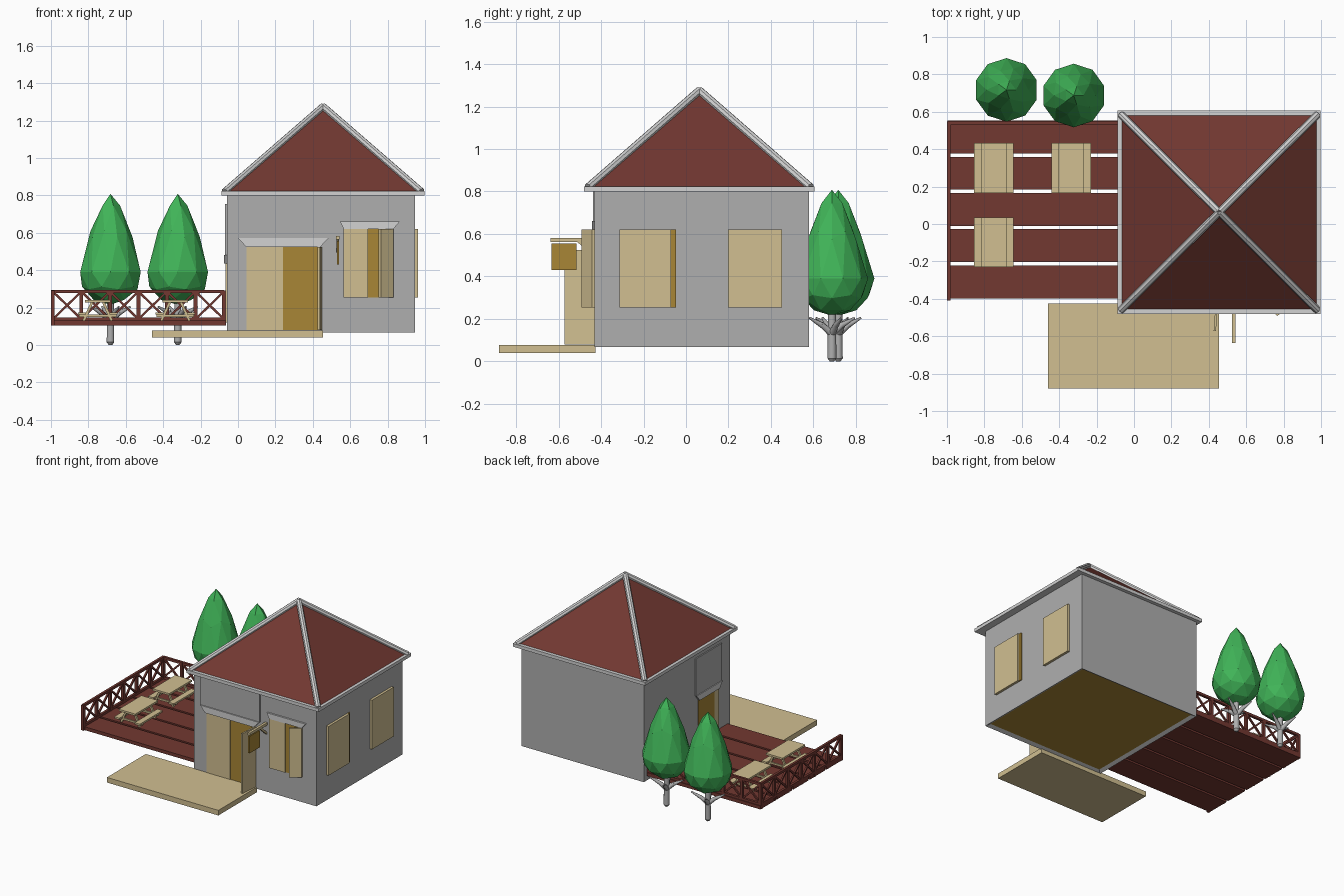
import bpy, bmesh, math
from mathutils import Vector, Matrix

if "Cube" in bpy.data.objects:
    bpy.data.objects.remove(bpy.data.objects["Cube"])


def mat(name, r, g, b):
    m = bpy.data.materials.new(name)
    lin = lambda c: ((c / 255 + 0.055) / 1.055) ** 2.4
    m.diffuse_color = (lin(r), lin(g), lin(b), 1)
    m.use_nodes = True
    m.node_tree.nodes["Principled BSDF"].inputs["Base Color"].default_value = m.diffuse_color
    return m


WALL = mat("wall_grey", 175, 175, 175)
TRIM = mat("trim_light_grey", 210, 210, 210)
ROOF = mat("red_brown", 114, 56, 49)
TAN = mat("light_tan", 209, 191, 145)
DARK = mat("dark_tan", 168, 134, 54)
GREEN = mat("leaf_green", 64, 180, 88)


def finish(name, bm, *mats):
    bmesh.ops.recalc_face_normals(bm, faces=bm.faces)
    me = bpy.data.meshes.new(name)
    bm.to_mesh(me)
    bm.free()
    for m in mats:
        me.materials.append(m)
    ob = bpy.data.objects.new(name, me)
    bpy.context.collection.objects.link(ob)
    return ob


def box(bm, x0, x1, y0, y1, z0, z1):
    m = Matrix.Translation(((x0 + x1) / 2, (y0 + y1) / 2, (z0 + z1) / 2))
    bmesh.ops.create_cube(bm, size=1, matrix=m @ Matrix.Diagonal((x1 - x0, y1 - y0, z1 - z0, 1)))


def along(a, b):
    a, b = Vector(a), Vector(b)
    d = b - a
    return Matrix.Translation((a + b) / 2) @ d.to_track_quat('Z', 'Y').to_matrix().to_4x4(), d.length


def beam(bm, a, b, w, t=None):
    m, length = along(a, b)
    bmesh.ops.create_cube(bm, size=1, matrix=m @ Matrix.Diagonal((w, t or w, length, 1)))


def cone(bm, a, b, r0, r1, n=10):
    m, length = along(a, b)
    bmesh.ops.create_cone(bm, cap_ends=True, segments=n, radius1=r0, radius2=r1, depth=length, matrix=m)


def box_part(name, m, *dims):
    bm = bmesh.new()
    box(bm, *dims)
    return finish(name, bm, m)


def prism(name, m, pts, offset):
    bm = bmesh.new()
    f = bm.faces.new([bm.verts.new(p) for p in pts])
    new = bmesh.ops.extrude_face_region(bm, geom=[f])["geom"]
    bmesh.ops.translate(bm, verts=[v for v in new if isinstance(v, bmesh.types.BMVert)], vec=offset)
    return finish(name, bm, m)


# house body with a recessed dark floor underneath
X0, X1, Y0, Y1 = -0.06, 0.945, -0.43, 0.58
bm = bmesh.new()
box(bm, X0, X1, Y0, Y1, 0.067, 0.81)
bm.normal_update()
bottom = min(bm.faces, key=lambda f: f.calc_center_median().z)
bmesh.ops.inset_region(bm, faces=[bottom], thickness=0.035)
bmesh.ops.translate(bm, verts=bottom.verts, vec=(0, 0, 0.015))
bottom.material_index = 1
finish("house_walls", bm, WALL, DARK)

# roof
APEX = (0.455, 0.063, 1.27)
EX0, EX1, EY0, EY1 = -0.088, 0.998, -0.48, 0.606
box_part("eave_trim", TRIM, EX0, EX1, EY0, EY1, 0.80, 0.824)
bm = bmesh.new()
corners = [(-0.07, -0.46), (0.98, -0.46), (0.98, 0.585), (-0.07, 0.585)]
base = [bm.verts.new((x, y, 0.82)) for x, y in corners]
top = bm.verts.new(APEX)
bm.faces.new(base)
for i in range(4):
    bm.faces.new((base[i], base[(i + 1) % 4], top))
finish("roof", bm, ROOF)
bm = bmesh.new()
for x, y in corners:
    cone(bm, (x, y, 0.82), (APEX[0], APEX[1], 1.275), 0.02, 0.02, 8)
finish("hip_ridges", bm, TRIM)

# front double door, right leaf open
box_part("door_leaf_closed", TAN, 0.045, 0.24, -0.436, -0.425, 0.08, 0.525)
box_part("door_opening", DARK, 0.24, 0.44, -0.433, -0.425, 0.08, 0.525)
bm = bmesh.new()
beam(bm, (0.442, -0.428, 0.3025), (0.432, -0.57, 0.3025), 0.012, 0.445)
for v in bm.verts:
    v.co.z = 0.525 if v.co.z > 0.3025 else 0.08
    v.co.x = (0.445 if v.co.x > 0.4375 else 0.43)
bm.free()
prism("door_leaf_open", TAN, [(0.436, -0.428, 0.08), (0.448, -0.428, 0.08),
                              (0.438, -0.572, 0.08), (0.426, -0.572, 0.08)], (0, 0, 0.445))
prism("door_lintel", TRIM, [(0.043, Y0, 0.525), (0.44, Y0, 0.525), (0.485, Y0, 0.572), (0.0, Y0, 0.572)],
      (0, -0.016, 0))
box_part("door_upper_panel", WALL, 0.0, 0.485, -0.438, -0.425, 0.572, 0.80)

# front window, right shutter ajar
box_part("window_shutter_closed", TAN, 0.565, 0.695, -0.442, -0.425, 0.255, 0.62)
box_part("window_opening", DARK, 0.695, 0.83, -0.433, -0.425, 0.255, 0.62)
prism("window_shutter_open", TAN, [(0.83, -0.43, 0.255), (0.832, -0.442, 0.255),
                                   (0.765, -0.492, 0.255), (0.752, -0.478, 0.255)], (0, 0, 0.365))
prism("window_lintel", TRIM, [(0.565, Y0, 0.62), (0.83, Y0, 0.62), (0.865, Y0, 0.66), (0.545, Y0, 0.66)],
      (0, -0.013, 0))

# right side windows
for i, y in enumerate((-0.312, 0.197)):
    box_part(f"side_window_{i + 1}", TAN, X1 - 0.01, X1 + 0.018, y, y + (0.242 if i == 0 else 0.255), 0.255, 0.62)
box_part("side_window_gap", DARK, X1 - 0.01, X1 + 0.008, -0.07, -0.048, 0.255, 0.62)

# left side door onto the deck
box_part("deck_door_opening", DARK, X0 - 0.005, X0 + 0.01, -0.24, -0.055, 0.12, 0.435)
box_part("deck_door_leaf", TAN, X0 - 0.008, X0 + 0.01, -0.29, -0.24, 0.12, 0.435)
prism("deck_door_lintel", TRIM, [(X0, -0.29, 0.435), (X0, -0.055, 0.435), (X0, -0.02, 0.48), (X0, -0.325, 0.48)],
      (-0.015, 0, 0))
box_part("deck_door_upper_panel", WALL, X0 - 0.009, X0 + 0.01, -0.325, -0.02, 0.48, 0.755)

# hanging board on a bracket
box_part("hanging_board", DARK, 0.528, 0.54, -0.634, -0.516, 0.43, 0.555)
bm = bmesh.new()
box(bm, 0.525, 0.543, -0.637, -0.425, 0.563, 0.582)
beam(bm, (0.534, -0.51, 0.57), (0.534, -0.43, 0.50), 0.014)
finish("board_bracket", bm, TAN)

# front platform
box_part("front_platform", TAN, -0.46, 0.455, -0.88, -0.425, 0.04, 0.078)

# deck planks
bm = bmesh.new()
for i in range(5):
    y = -0.397 + i * 0.1935
    box(bm, -0.998, -0.065, y, y + 0.176, 0.105, 0.13)
finish("deck_planks", bm, ROOF)

# railings: posts, rails and crossed braces
def railing(name, a, b, bays):
    bm = bmesh.new()
    a, b = Vector(a), Vector(b)
    up = lambda p, z: Vector((p.x, p.y, z))
    for z in (0.138, 0.286):
        beam(bm, up(a, z), up(b, z), 0.018)
    for i in range(bays + 1):
        p = a.lerp(b, i / bays)
        beam(bm, up(p, 0.105), up(p, 0.292), 0.02)
        if i < bays:
            q = a.lerp(b, (i + 1) / bays)
            beam(bm, up(p, 0.138), up(q, 0.286), 0.012)
            beam(bm, up(p, 0.286), up(q, 0.138), 0.012)
    finish(name, bm, ROOF)


railing("back_railing", (-0.99, 0.538, 0), (-0.075, 0.538, 0), 6)
railing("left_railing", (-0.99, -0.40, 0), (-0.99, 0.538, 0), 6)

# picnic tables
for i, (cx, cy) in enumerate(((-0.75, 0.30), (-0.335, 0.30), (-0.75, -0.097))):
    bm = bmesh.new()
    box(bm, cx - 0.068, cx + 0.068, cy - 0.133, cy + 0.133, 0.226, 0.24)
    for s in (-1, 1):
        xs = sorted((cx + s * 0.062, cx + s * 0.105))
        box(bm, *xs, cy - 0.133, cy + 0.133, 0.162, 0.175)
        for e in (-1, 1):
            y = cy + e * 0.09
            beam(bm, (cx + s * 0.075, y, 0.13), (cx + s * 0.03, y, 0.228), 0.014)
    for e in (-1, 1):
        box(bm, cx - 0.1, cx + 0.1, cy + e * 0.09 - 0.006, cy + e * 0.09 + 0.006, 0.15, 0.163)
    finish(f"picnic_table_{i + 1}", bm, TAN)

# trees: tapered low-poly crown on a branching trunk
for i, (cx, cy) in enumerate(((-0.682, 0.717), (-0.322, 0.687))):
    bm = bmesh.new()
    bmesh.ops.create_icosphere(bm, subdivisions=2, radius=1)
    for v in bm.verts:
        x, y, z = v.co
        r = 0.17 * (1 - 0.5 * max(z, 0))
        v.co = (cx + x * r, cy + y * r, 0.39 + z * (0.418 if z > 0 else 0.175))
    finish(f"tree_crown_{i + 1}", bm, GREEN)
    bm = bmesh.new()
    cone(bm, (cx, cy, 0.015), (cx, cy, 0.3), 0.021, 0.018)
    cone(bm, (cx, cy, 0.0), (cx, cy, 0.015), 0.01, 0.021)
    for k in range(4):
        a = k * math.pi / 2 + 0.4
        d = Vector((math.cos(a), math.sin(a), 0))
        c = Vector((cx, cy, 0))
        cone(bm, c + Vector((0, 0, 0.13)), c + d * 0.055 + Vector((0, 0, 0.175)), 0.018, 0.013, 8)
        cone(bm, c + d * 0.05 + Vector((0, 0, 0.17)), c + d * 0.115 + Vector((0, 0, 0.205)), 0.014, 0.005, 8)
    ob = finish(f"tree_trunk_{i + 1}", bm, WALL)
    for p in ob.data.polygons:
        p.use_smooth = len(p.vertices) == 4
